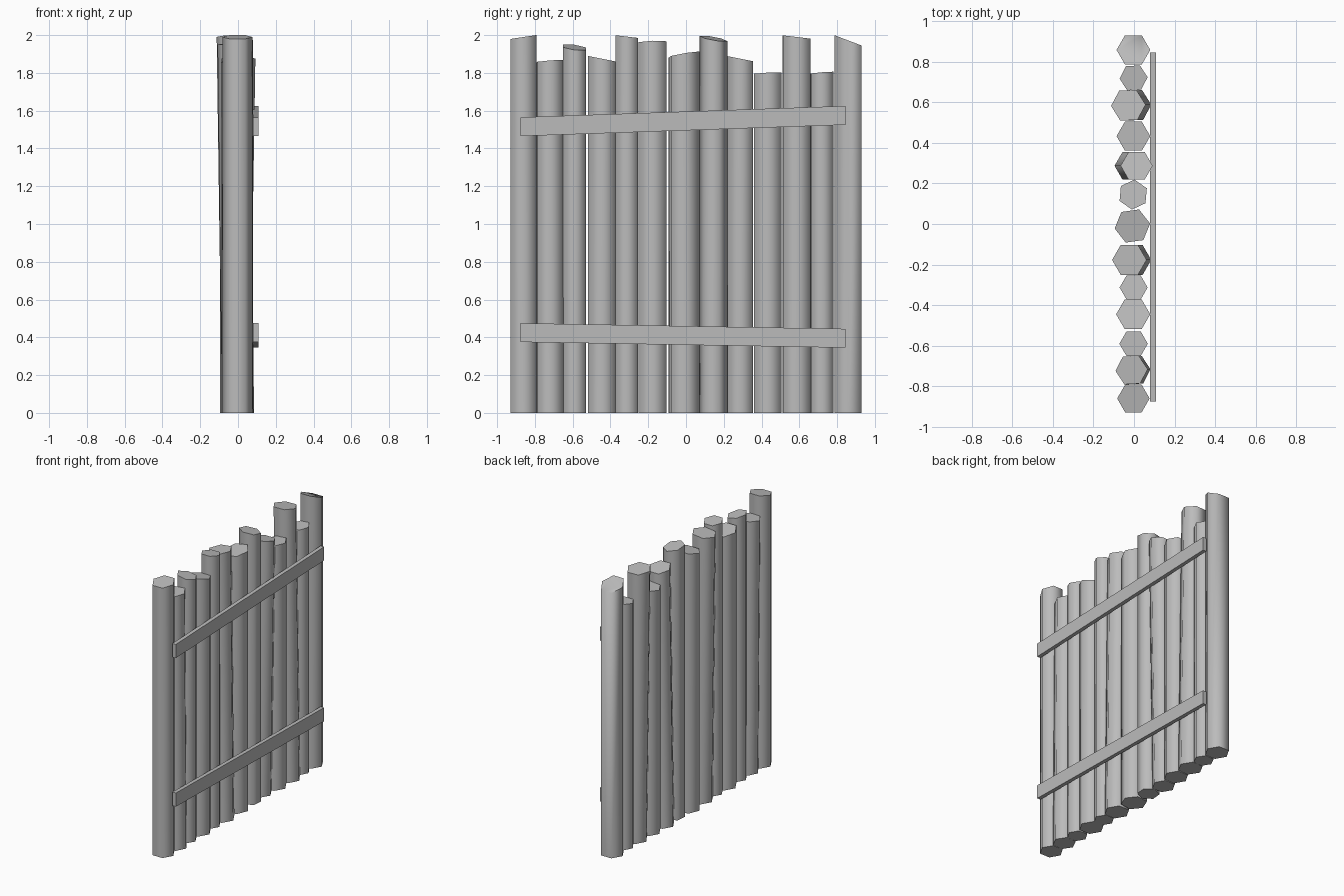
import bpy, bmesh, math
from mathutils import Vector

cube = bpy.data.objects.get("Cube")
if cube:
    bpy.data.objects.remove(cube, do_unlink=True)

wood = bpy.data.materials.new("grey_wood")
wood.use_nodes = True
GREY = (0.5, 0.5, 0.5, 1)
wood.diffuse_color = GREY
wood.node_tree.nodes["Principled BSDF"].inputs["Base Color"].default_value = GREY


def finish(bm, name, smooth):
    bmesh.ops.recalc_face_normals(bm, faces=bm.faces[:])
    mesh = bpy.data.meshes.new(name)
    bm.to_mesh(mesh)
    bm.free()
    mesh.materials.append(wood)
    obj = bpy.data.objects.new(name, mesh)
    bpy.context.collection.objects.link(obj)
    if smooth:
        bpy.ops.object.select_all(action='DESELECT')
        obj.select_set(True)
        bpy.context.view_layer.objects.active = obj
        bpy.ops.object.shade_smooth_by_angle(angle=math.radians(70))


def log(name, y, r, top, slope_x, slope_y, x_low, x_high, turn):
    """Six-sided leaning post with a slanted cut on top."""
    bm = bmesh.new()
    low, high = [], []
    for i in range(6):
        a = math.radians(60 * i + turn)
        dx, dy = r * math.cos(a), r * math.sin(a)
        low.append(bm.verts.new((x_low + dx, y + dy, 0)))
        high.append(bm.verts.new((x_high + dx, y + dy,
                                  top + slope_x * dx + slope_y * dy)))
    bm.faces.new(low)
    bm.faces.new(high)
    for i in range(6):
        j = (i + 1) % 6
        bm.faces.new((low[i], low[j], high[j], high[i]))
    finish(bm, name, True)


def plank(name, z_start, z_end):
    """Thin tilted cross board on the +x side."""
    a, b = Vector((0.094, -0.875, z_start)), Vector((0.094, 0.845, z_end))
    bm = bmesh.new()
    bmesh.ops.create_cube(bm, size=1)
    for v in bm.verts:
        p = a.lerp(b, v.co.y + 0.5)
        v.co = p + Vector((v.co.x * 0.028, 0, v.co.z * 0.1))
    finish(bm, name, False)


# y, radius, top height, cut slope in x and y, foot x, head x, turn
logs = [
    (-0.86, 0.080, 1.99, 0, 0.15, -0.003, -0.003, 0),
    (-0.72, 0.079, 1.862, 0.05, 0.08, 0.002, -0.012, 3),
    (-0.59, 0.070, 1.935, -0.2, -0.12, -0.002, -0.002, 0),
    (-0.445, 0.084, 1.875, 0, -0.2, -0.004, -0.004, 0),
    (-0.313, 0.069, 1.992, 0, -0.12, -0.002, -0.002, 0),
    (-0.177, 0.085, 1.96, 0.12, 0.03, 0, -0.023, 0),
    (-0.01, 0.088, 1.897, 0.08, 0.17, -0.008, -0.008, 8),
    (0.145, 0.074, 1.982, -0.13, -0.18, -0.004, -0.004, 25),
    (0.287, 0.079, 1.875, 0, -0.2, -0.017, 0.013, 0),
    (0.433, 0.083, 1.795, 0.08, 0.04, -0.003, -0.003, 0),
    (0.585, 0.085, 1.99, 0, -0.12, 0, -0.028, 2),
    (0.72, 0.069, 1.8, 0.05, 0.08, -0.002, -0.002, 3),
    (0.858, 0.083, 1.972, 0, -0.38, -0.003, -0.003, 0),
]
for n, spec in enumerate(logs, 1):
    log(f"log_{n}", *spec)

plank("upper_plank", 1.515, 1.575)
plank("lower_plank", 0.425, 0.395)
